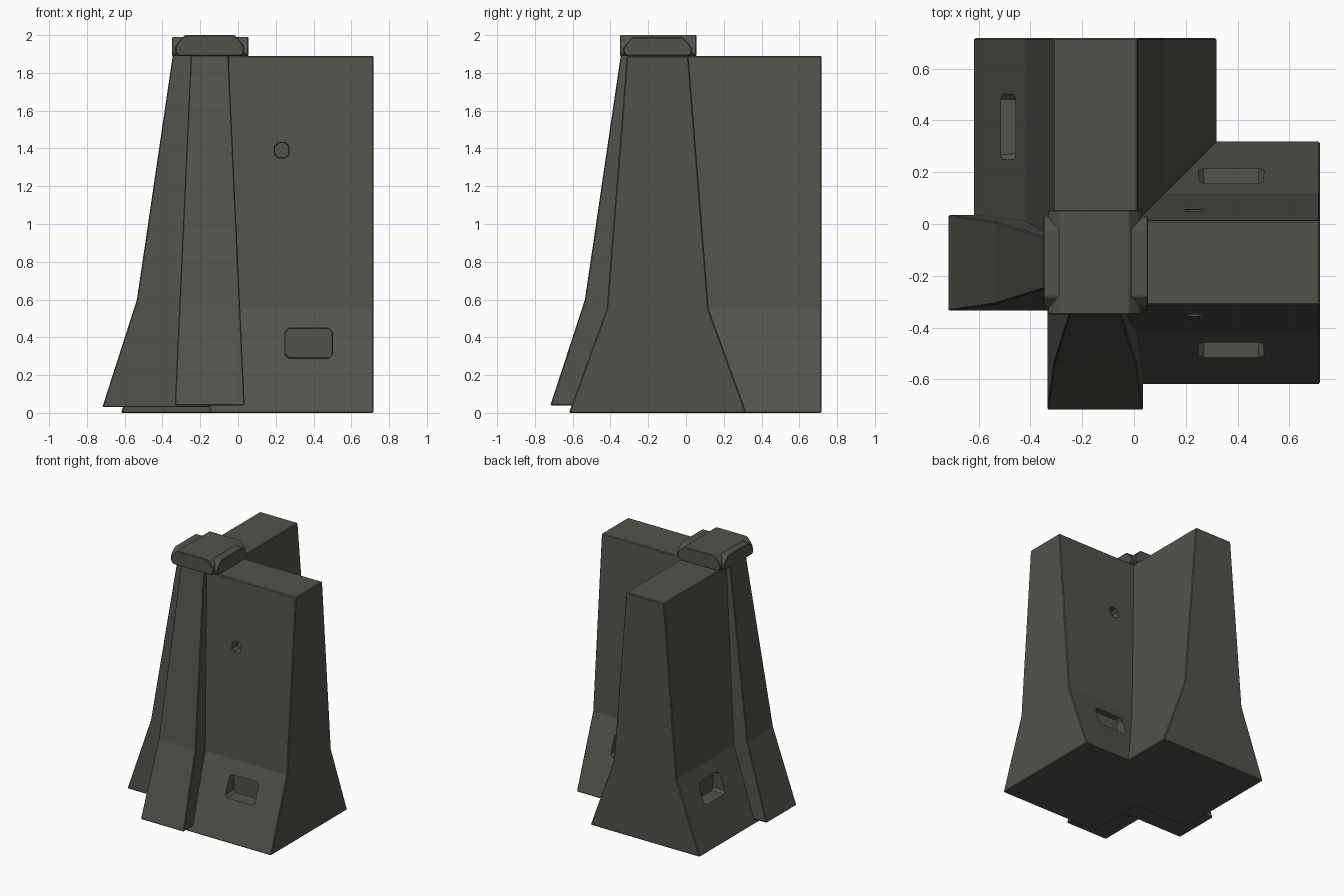
import bpy, bmesh
from mathutils import Matrix, Vector

if "Cube" in bpy.data.objects:
    bpy.data.objects.remove(bpy.data.objects["Cube"])

concrete = bpy.data.materials.new("dark_concrete")
concrete.diffuse_color = (0.085, 0.083, 0.070, 1)
concrete.use_nodes = True
concrete.node_tree.nodes["Principled BSDF"].inputs["Base Color"].default_value = concrete.diffuse_color
C = -0.15                      # centre line of both walls
TOP = 1.89
SWAP = Matrix(((0, 1, 0, 0), (1, 0, 0, 0), (0, 0, 1, 0), (0, 0, 0, 1)))  # mirror across x = y


def finish(bm, name, swap=False):
    if swap:
        bm.transform(SWAP)
    bmesh.ops.recalc_face_normals(bm, faces=bm.faces[:])
    me = bpy.data.meshes.new(name)
    bm.to_mesh(me)
    bm.free()
    me.materials.append(concrete)
    ob = bpy.data.objects.new(name, me)
    bpy.context.collection.objects.link(ob)
    return ob


def loft(rings, bevel=0.0):
    """Closed solid through rings of equal point count."""
    bm = bmesh.new()
    vs = [[bm.verts.new(p) for p in r] for r in rings]
    n = len(vs[0])
    for a, b in zip(vs, vs[1:]):
        for i in range(n):
            bm.faces.new((a[i], a[(i + 1) % n], b[(i + 1) % n], b[i]))
    bm.faces.new(vs[0])
    bm.faces.new(vs[-1])
    bmesh.ops.recalc_face_normals(bm, faces=bm.faces[:])
    if bevel:
        sharp = [e for e in bm.edges if e.calc_face_angle(0) > 0.6]
        bmesh.ops.bevel(bm, geom=sharp, offset=bevel, segments=1, affect='EDGES')
    return bm


def pocket(x0, x1, z0, z1, y_in, y_out, c):
    """Octagonal recess cutter, slightly narrower at its back face."""
    def ring(y, s):
        a, b, l, h = x0 + s, x1 - s, z0 + s, z1 - s
        return [(a + c, y, l), (b - c, y, l), (b, y, l + c), (b, y, h - c),
                (b - c, y, h), (a + c, y, h), (a, y, h - c), (a, y, l + c)]
    return [ring(y_in, 0.012), ring(y_out, 0)]


def wall(name, swap):
    half = [(0.47, 0), (0.27, 0.55), (0.163, TOP)]
    prof = [(C - w, z) for w, z in half] + [(C + w, z) for w, z in reversed(half)]
    bm = loft([[(x, y, z) for y, z in prof] for x in (C, 0.718)], 0.006)
    # mitre the inside corner along x = y
    cut = bmesh.ops.bisect_plane(bm, geom=bm.verts[:] + bm.edges[:] + bm.faces[:],
                                 plane_co=(0, 0, 0), plane_no=Vector((-1, 1, 0)).normalized(),
                                 clear_outer=True)
    edges = [g for g in cut['geom_cut'] if isinstance(g, bmesh.types.BMEdge)]
    bmesh.ops.holes_fill(bm, edges=[e for e in bm.edges if e.is_boundary], sides=0)
    ob = finish(bm, name, swap)
    # lifting pockets low down and small sockets high up, on both faces
    for s in (-1, 1):
        for dims, d_in, d_out, c, part in (
                ((0.24, 0.51, 0.28, 0.46), 0.26, 0.6, 0.02, "pocket"),
                ((0.185, 0.28, 1.34, 1.44), 0.14, 0.4, 0.018, "socket")):
            k = finish(loft(pocket(*dims, C + s * d_in, C + s * d_out, c)),
                       f"{name}_{part}_cutter", swap)
            k.hide_render = True
            k.hide_set(True)
            k.display_type = 'WIRE'
            m = ob.modifiers.new(part, 'BOOLEAN')
            m.operation, m.solver, m.object = 'DIFFERENCE', 'EXACT', k


def buttress(name, z0, swap):
    rings = []
    for y, z in ((-0.718, z0), (-0.535, 0.6), (-0.345, TOP + 0.005)):
        w = 0.185 - 0.085 * (z - z0) / (TOP - z0)
        rings.append([(C - w, y, z), (C + w, y, z), (C + w, C, z), (C - w, C, z)])
    finish(loft(rings, 0.005), name, swap)


def cap_bar(name, top, swap):
    half = [(0.165, TOP), (0.18, TOP + 0.015), (0.18, top - 0.06),
            (0.165, top - 0.035), (0.13, top)]
    prof = [(C + w, z) for w, z in half] + [(C - w, z) for w, z in reversed(half)]
    finish(loft([[(x, y, z) for x, z in prof] for y in (C - 0.2, C + 0.205)], 0.004), name, swap)


for side, swap, base, cap_top in (("right", False, 0.04, 2.0), ("back", True, 0.03, 1.99)):
    wall(f"{side}_wall", swap)
    buttress(f"{side}_wall_buttress", base, swap)
    cap_bar(f"{side}_corner_cap", cap_top, swap)
